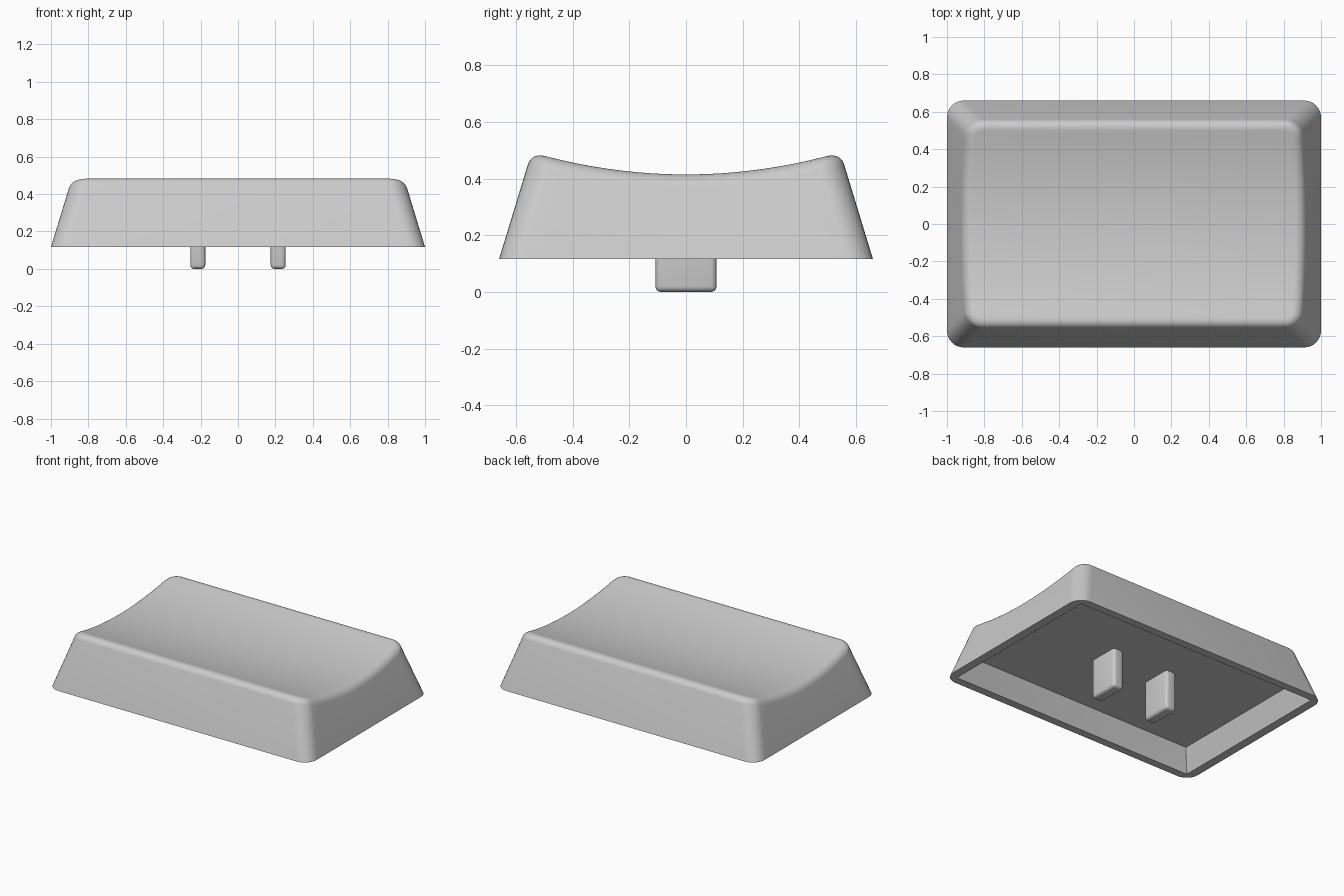
import bpy, bmesh, math

if "Cube" in bpy.data.objects:
    bpy.data.objects.remove(bpy.data.objects["Cube"])

BASE_Z = 0.117                      # bottom edge of the cap
SLOPE = 0.305                       # inward lean of the walls
CORNER = 0.09                       # radius of the upright corners
FILLET = 0.062                      # radius of the top edge
LEAN = math.radians(73)             # angle turned through by the top edge

grey = bpy.data.materials.new("grey plastic")
grey.diffuse_color = (0.6, 0.6, 0.6, 1)
grey.use_nodes = True
grey.node_tree.nodes["Principled BSDF"].inputs["Base Color"].default_value = grey.diffuse_color


def dish(y):
    """Height of the scooped top surface."""
    return 0.415 + 0.262 * y * y


# Right half of the outline: (corner/side parameter, kind), front to back
STEPS, SIDE = 8, 24
half = [(-math.pi / 2 + math.pi / 2 * i / STEPS, -1) for i in range(STEPS + 1)]
half += [(-1 + 2 * i / SIDE, 0) for i in range(1, SIDE)]
half += [(math.pi / 2 * i / STEPS, 1) for i in range(STEPS + 1)]


def outline_point(p, hx, hy, r):
    t, kind = p
    if kind == 0:
        return hx, t * (hy - r)
    return hx - r + r * math.cos(t), kind * (hy - r) + r * math.sin(t)


def flat_ring(hx, hy, r, z):
    return [(*outline_point(p, hx, hy, r), z) for p in half]


def wall_inset(p):
    """Inset of the wall where it meets the rounded top edge."""
    w = 0.1
    for _ in range(8):
        y = outline_point(p, 1 - w, 0.66 - w, CORNER)[1]
        w = SLOPE * (dish(y) - FILLET * (1 - math.cos(LEAN)) - BASE_Z)
    return w


def edge_ring(a):
    ring = []
    d = FILLET * (math.sin(LEAN) - math.sin(a))
    for p in half:
        w = wall_inset(p) + d
        x, y = outline_point(p, 1 - w, 0.66 - w, CORNER - d)
        ring.append((x, y, dish(y) - FILLET * (1 - math.cos(a))))
    return ring


# Keycap shell: cavity ceiling, cavity opening, outer wall, rounded edge, dished top
rings = [flat_ring(0.892, 0.557, 0.004, 0.272),
         flat_ring(0.94, 0.605, 0.004, BASE_Z),
         flat_ring(1.0, 0.66, CORNER, BASE_Z)]
rings += [edge_ring(LEAN * (1 - i / 8)) for i in range(9)]

bm = bmesh.new()
loops = []
for ring in rings:
    right = [bm.verts.new(c) for c in ring]
    left = [bm.verts.new((-x, y, z)) for x, y, z in ring]
    loops.append(right + left[::-1])
n = len(loops[0])
for a, b in zip(loops, loops[1:]):
    for i in range(n):
        j = (i + 1) % n
        bm.faces.new((a[i], a[j], b[j], b[i]))
for loop in (loops[0], loops[-1]):          # strips across ceiling and top
    for i in range(n // 2 - 1):
        bm.faces.new((loop[i], loop[i + 1], loop[n - 2 - i], loop[n - 1 - i]))
bmesh.ops.recalc_face_normals(bm, faces=bm.faces)
mesh = bpy.data.meshes.new("keycap_shell")
bm.to_mesh(mesh)
bm.free()
shell = bpy.data.objects.new("keycap_shell", mesh)
bpy.context.collection.objects.link(shell)
parts = [shell]

# Two rounded mounting prongs under the cap
for side, name in ((-1, "left_prong"), (1, "right_prong")):
    bm = bmesh.new()
    bmesh.ops.create_cube(bm, size=1)
    for v in bm.verts:
        v.co = (v.co.x * 0.08 + side * 0.215, v.co.y * 0.216, (v.co.z + 0.5) * 0.3)
    bmesh.ops.bevel(bm, geom=bm.edges[:], offset=0.02, segments=4,
                    profile=0.5, affect='EDGES')
    mesh = bpy.data.meshes.new(name)
    bm.to_mesh(mesh)
    bm.free()
    prong = bpy.data.objects.new(name, mesh)
    bpy.context.collection.objects.link(prong)
    parts.append(prong)

# Shared finish
for ob in parts:
    ob.data.materials.append(grey)
    ob.select_set(True)
bpy.context.view_layer.objects.active = shell
bpy.ops.object.shade_smooth_by_angle(angle=math.radians(30))
